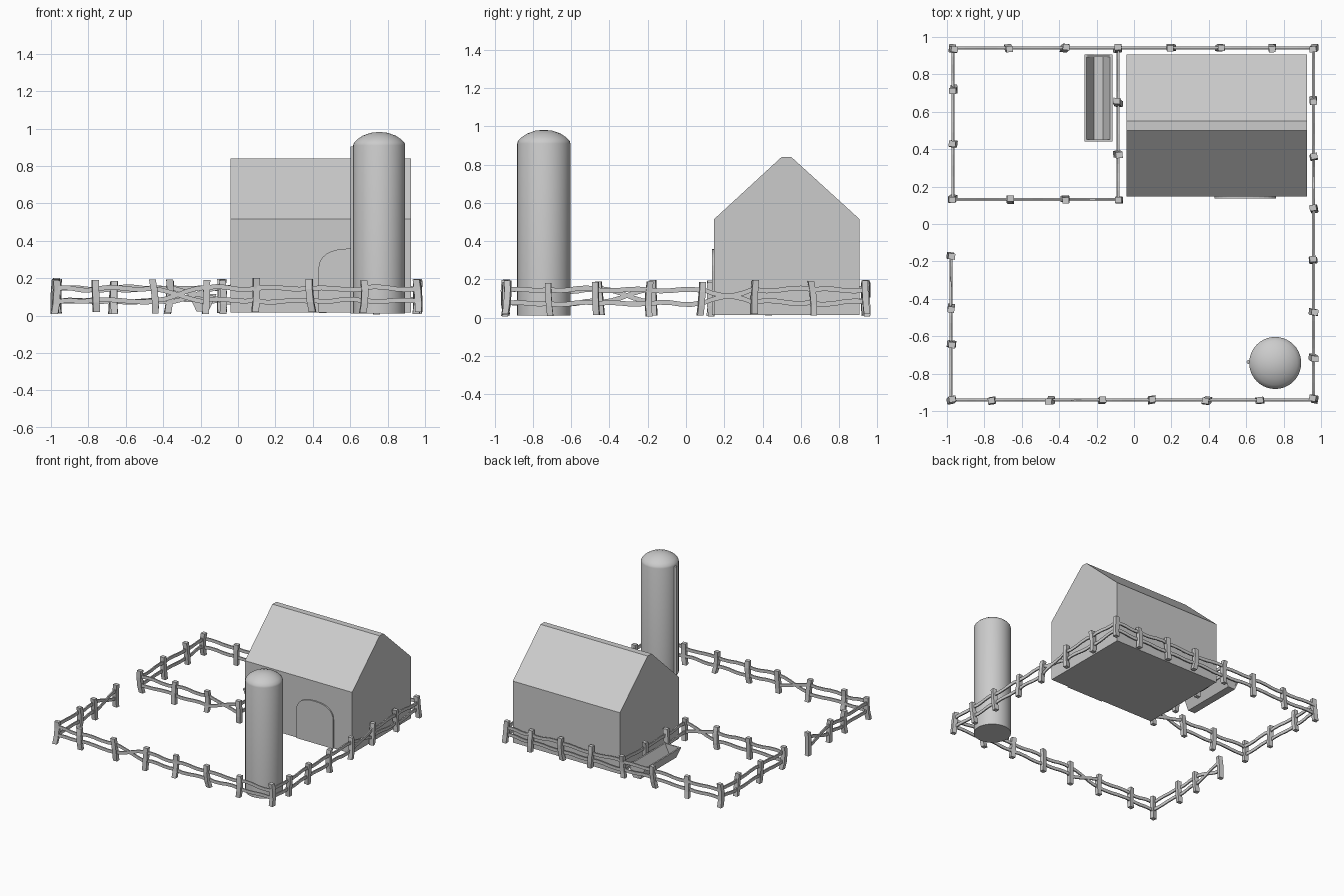
import bpy, bmesh, math, random
from mathutils import Vector

if "Cube" in bpy.data.objects:
    bpy.data.objects.remove(bpy.data.objects["Cube"])

random.seed(4)


def finish(name, bm, smooth=False):
    bmesh.ops.recalc_face_normals(bm, faces=bm.faces)
    me = bpy.data.meshes.new(name)
    bm.to_mesh(me)
    bm.free()
    ob = bpy.data.objects.new(name, me)
    bpy.context.collection.objects.link(ob)
    if smooth:
        bpy.context.view_layer.objects.active = ob
        ob.select_set(True)
        bpy.ops.object.shade_smooth_by_angle(angle=math.radians(40))
        ob.select_set(False)
    return ob


def prism(bm, points, offset):
    """Extrude a closed outline of 3D points along offset."""
    f = bm.faces.new([bm.verts.new(p) for p in points])
    geo = bmesh.ops.extrude_face_region(bm, geom=[f], use_keep_orig=True)["geom"]
    vs = [g for g in geo if isinstance(g, bmesh.types.BMVert)]
    bmesh.ops.translate(bm, verts=vs, vec=offset)


def beam(bm, centres, a, b):
    """Rectangular bar through centres; a and b are half-size vectors."""
    rings = [[bm.verts.new(c + s * a + t * b)
              for s, t in ((-1, -1), (1, -1), (1, 1), (-1, 1))] for c in centres]
    for r, q in zip(rings, rings[1:]):
        for i in range(4):
            j = (i + 1) % 4
            bm.faces.new((r[i], r[j], q[j], q[i]))
    bm.faces.new(rings[0])
    bm.faces.new(rings[-1])


# Barn body with a narrow flat ridge
bm = bmesh.new()
prism(bm, [(-0.04, y, z) for y, z in ((0.147, 0.015), (0.907, 0.015), (0.907, 0.515),
      (0.55, 0.84), (0.5, 0.84), (0.147, 0.515))], (0.965, 0, 0))
finish("barn", bm)

# Arched barn door
bm = bmesh.new()
outline = [(0.43, 0.137, 0.015), (0.76, 0.137, 0.015)]
for i in range(17):
    t = math.pi * i / 16
    c = math.cos(t)
    x = 0.595 + 0.165 * math.copysign(abs(c) ** 0.85, c)
    outline.append((x, 0.137, 0.245 + 0.113 * math.sin(t) ** 0.85))
prism(bm, outline, (0, 0.015, 0))
finish("barn_door", bm)

# Silo with a shallow domed top, lathed
bm = bmesh.new()
prof = [(0, 0.01), (0.139, 0.01), (0.139, 0.91), (0.135, 0.924), (0.118, 0.942),
        (0.088, 0.962), (0.045, 0.977), (0, 0.982)]
vs = [bm.verts.new((r, 0, z)) for r, z in prof]
es = [bm.edges.new(p) for p in zip(vs, vs[1:])]
bmesh.ops.spin(bm, geom=vs + es, axis=(0, 0, 1), cent=(0, 0, 0),
               angle=2 * math.pi, steps=40)
bmesh.ops.remove_doubles(bm, verts=bm.verts, dist=1e-4)
silo = finish("silo", bm, True)
silo.location = (0.755, -0.743, 0)

# Filling pipe on the side of the silo
bpy.ops.mesh.primitive_cylinder_add(vertices=12, radius=0.01, depth=0.895,
                                    location=(0.612, -0.738, 0.4575))
bpy.context.object.name = "silo_pipe"

# Feeding trough: channel and two end boards
bm = bmesh.new()
outer = [(-0.265, 0.115), (-0.222, 0.022), (-0.158, 0.022), (-0.115, 0.115)]
inner = [(-0.127, 0.115), (-0.166, 0.034), (-0.214, 0.034), (-0.253, 0.115)]
prism(bm, [(x, 0.44, z) for x, z in outer + inner], (0, 0.465, 0))
for y in (0.441, 0.894):
    prism(bm, [(x, y, z) for x, z in outer], (0, 0.01, 0))
finish("trough", bm)

# Fence runs: (fixed axis, post positions along the run, crossed bay or None)
back = [(x, 0.94) for x in (-0.965, -0.67, -0.37, -0.09, 0.2, 0.46, 0.74, 0.962)]
pen_left = [(-0.967, y) for y in (0.94, 0.72, 0.43, 0.135)]
pen_front = [(x, 0.13) for x in (-0.967, -0.66, -0.37, -0.082)]
pen_right = [(-0.085, y) for y in (0.94, 0.65, 0.37, 0.13)]
right = [(0.96, y) for y in (0.94, 0.66, 0.36, 0.08, -0.19, -0.47, -0.715, -0.937)]
front = [(x, -0.942) for x in (0.965, 0.67, 0.39, 0.095, -0.17, -0.45, -0.76, -0.977)]
left = [(-0.978, y) for y in (-0.942, -0.645, -0.45, -0.17)]
runs = [("back", back, None), ("pen_left", pen_left, None), ("pen_front", pen_front, 2),
        ("pen_right", pen_right, None), ("right", right, 2), ("front", front, 4),
        ("left", left, 2)]
Z = Vector((0, 0, 1))
done = set()

for name, posts, crossed in runs:
    # Crooked posts, one per unique spot
    bm = bmesh.new()
    for x, y in posts:
        key = (round(x, 1), round(y, 1))
        if key in done:
            continue
        done.add(key)
        ang = random.uniform(-0.2, 0.2)
        a = Vector((math.cos(ang), math.sin(ang), 0)) * 0.018
        b = Vector((-math.sin(ang), math.cos(ang), 0)) * 0.016
        lean, bend = (Vector((random.uniform(-1, 1), random.uniform(-1, 1), 0)) * 0.009
                      for _ in range(2))
        corner = abs(x) > 0.9 and abs(y) > 0.9
        if corner:   # corner feet splay outwards
            lean = Vector((-x, -y, 0)) * 0.006
        base = Vector((x, y, random.uniform(0.005, 0.02)))
        if abs(x) < 0.98:
            top = random.uniform(0.172, 0.185)
        beam(bm, [base + lean * (2 * t - 1) + bend * math.sin(math.pi * t) + Z * top * t
                  for t in (0, 0.3, 0.7, 1)], a, b)
    finish(name + "_fence_posts", bm)

    # Wavy rails, two per bay
    bm = bmesh.new()
    for i, (p, q) in enumerate(zip(posts, posts[1:])):
        p, q = Vector((*p, 0)), Vector((*q, 0))
        side = (q - p).normalized().cross(Z)
        heights = [(0.145, 0.145), (0.078, 0.078)]
        if i == crossed:
            heights = [(0.15, 0.075), (0.075, 0.15)]
        for k, (h0, h1) in enumerate(heights):
            h0 += random.uniform(-0.006, 0.006)
            h1 += random.uniform(-0.006, 0.006)
            amp = random.choice((-1, 1)) * random.uniform(0.003, 0.008)
            off = side * (0.003 if k else -0.003)
            beam(bm, [p.lerp(q, t) + off + Z * (h0 + (h1 - h0) * t
                      + amp * math.sin(2 * math.pi * t))
                      for t in (0, 0.2, 0.4, 0.6, 0.8, 1)], side * 0.005, Z * 0.0125)
    finish(name + "_fence_rails", bm)
